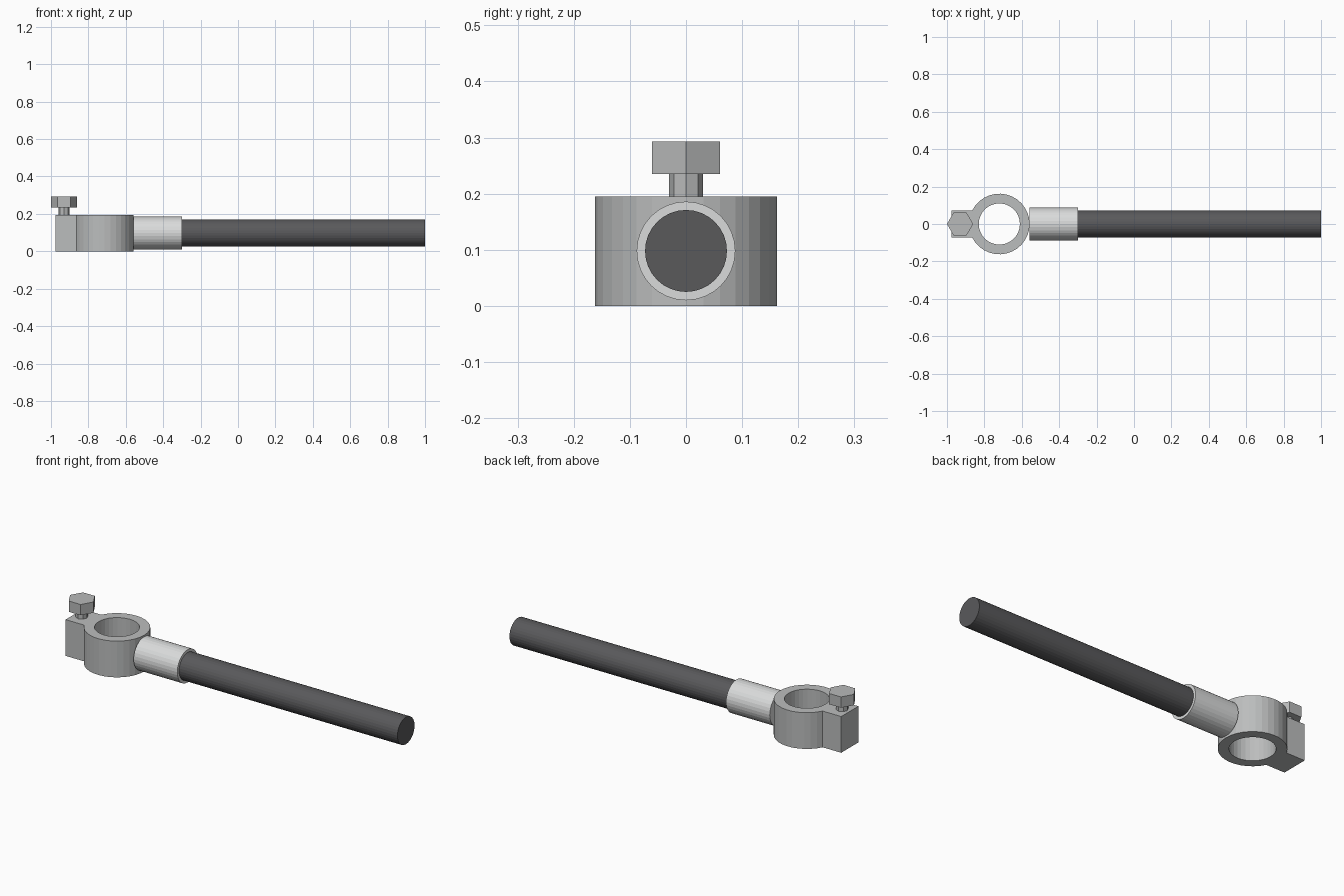
import bpy, bmesh, math
from mathutils import Matrix

if "Cube" in bpy.data.objects:
    bpy.data.objects.remove(bpy.data.objects["Cube"])

AXIS_Z = 0.098          # height of the tube axis
CLAMP_H = 0.195
RING_X, RING_R, HOLE_R = -0.72, 0.162, 0.11
BOLT_X = -0.93


def material(name, rgb):
    m = bpy.data.materials.new(name)
    m.diffuse_color = (*rgb, 1)
    m.use_nodes = True
    m.node_tree.nodes["Principled BSDF"].inputs["Base Color"].default_value = m.diffuse_color
    return m


clamp_grey = material("clamp grey", (0.50, 0.51, 0.51))
sleeve_grey = material("pale sleeve grey", (0.70, 0.71, 0.71))
bolt_grey = material("bolt grey", (0.48, 0.49, 0.49))
rod_dark = material("dark rod grey", (0.10, 0.10, 0.105))


def finish(name, bm, mat):
    bmesh.ops.recalc_face_normals(bm, faces=bm.faces[:])
    me = bpy.data.meshes.new(name)
    bm.to_mesh(me)
    bm.free()
    me.materials.append(mat)
    ob = bpy.data.objects.new(name, me)
    bpy.context.collection.objects.link(ob)
    return ob


def cylinder(name, radius, length, sides, matrix, mat):
    bm = bmesh.new()
    bmesh.ops.create_cone(bm, cap_ends=True, segments=sides, radius1=radius,
                          radius2=radius, depth=length, matrix=matrix)
    return finish(name, bm, mat)


def along_x(name, x0, x1, radius, mat):
    m = Matrix.Translation(((x0 + x1) / 2, 0, AXIS_Z)) @ Matrix.Rotation(math.pi / 2, 4, 'Y')
    return cylinder(name, radius, x1 - x0, 32, m, mat)


def upright(name, z0, z1, radius, sides, mat):
    # turned so that a corner points along x
    m = Matrix.Translation((BOLT_X, 0, (z0 + z1) / 2)) @ Matrix.Rotation(math.pi / 2, 4, 'Z')
    return cylinder(name, radius, z1 - z0, sides, m, mat)


# Clamp: ring with a square lug, one keyhole outline extruded upward
lug_y, lug_x = 0.073, -0.975
start = math.pi - math.asin(lug_y / RING_R)
n = 28
outer = [(RING_X + RING_R * math.cos(a), RING_R * math.sin(a))
         for a in (-start + 2 * start * i / n for i in range(n + 1))]
outer += [(lug_x, lug_y), (lug_x, -lug_y)]
hole = [(RING_X + HOLE_R * math.cos(a), HOLE_R * math.sin(a))
        for a in (2 * math.pi * i / 32 for i in range(32))]
bm = bmesh.new()
for loop in (outer, hole):
    vs = [bm.verts.new((x, y, 0)) for x, y in loop]
    for i, v in enumerate(vs):
        bm.edges.new((v, vs[(i + 1) % len(vs)]))
bmesh.ops.triangle_fill(bm, use_beauty=True, edges=bm.edges[:], normal=(0, 0, 1))
ext = bmesh.ops.extrude_face_region(bm, geom=bm.faces[:], use_keep_orig=True)
top = [g for g in ext["geom"] if isinstance(g, bmesh.types.BMVert)]
bmesh.ops.translate(bm, verts=top, vec=(0, 0, CLAMP_H))
finish("clamp_ring", bm, clamp_grey)

# Sleeve and rod
along_x("sleeve", -0.56, -0.30, 0.088, sleeve_grey)
along_x("rod", -0.50, 1.0, 0.073, rod_dark)

# Clamping bolt
upright("bolt_shank", 0.15, 0.24, 0.03, 8, bolt_grey)
upright("bolt_head", 0.235, 0.293, 0.07, 6, bolt_grey).rotation_euler.z = 0
# hexagon corners must lie on the x axis
for ob in bpy.data.objects:
    if ob.name == "bolt_head":
        ob.data.transform(Matrix.Translation((BOLT_X, 0, 0)) @ Matrix.Rotation(0, 4, 'Z')
                          @ Matrix.Translation((-BOLT_X, 0, 0)))
